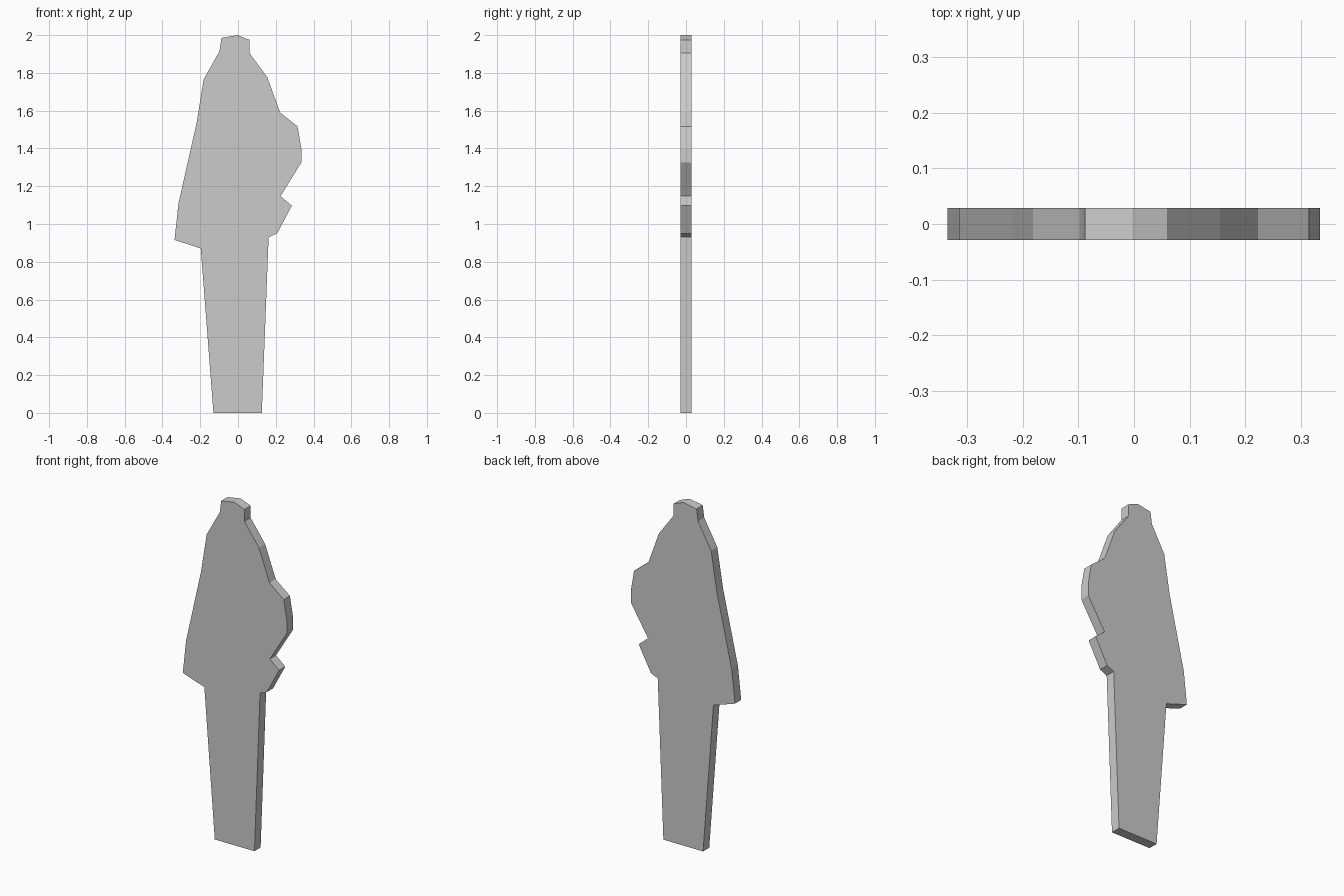
import bpy, bmesh

if "Cube" in bpy.data.objects:
    bpy.data.objects.remove(bpy.data.objects["Cube"])

HALF_DEPTH = 0.0285

# Silhouette in x, z, anticlockwise seen from the front
outline = [
    # base and right leg edge
    (-0.13, 0), (0.126, 0), (0.162, 0.93),
    # right side: hand notch, elbow, shoulder
    (0.207, 0.95), (0.285, 1.097), (0.225, 1.147), (0.335, 1.325),
    (0.335, 1.40), (0.315, 1.517), (0.223, 1.59), (0.155, 1.777),
    # head
    (0.061, 1.905), (0.061, 1.975), (-0.003, 2.0), (-0.088, 1.985),
    (-0.098, 1.915),
    # left side: shoulder down to the hem
    (-0.182, 1.765), (-0.219, 1.535), (-0.315, 1.11), (-0.336, 0.916),
    (-0.197, 0.87),
]

# Flat cut-out figure: one face extruded through its thickness
bm = bmesh.new()
front = bm.faces.new([bm.verts.new((x, -HALF_DEPTH, z)) for x, z in outline])
ext = bmesh.ops.extrude_face_region(bm, geom=[front], use_keep_orig=True)
moved = [e for e in ext["geom"] if isinstance(e, bmesh.types.BMVert)]
bmesh.ops.translate(bm, verts=moved, vec=(0, 2 * HALF_DEPTH, 0))
bmesh.ops.recalc_face_normals(bm, faces=bm.faces)

mesh = bpy.data.meshes.new("cutout_figure")
bm.to_mesh(mesh)
bm.free()
bpy.context.collection.objects.link(bpy.data.objects.new("cutout_figure", mesh))
